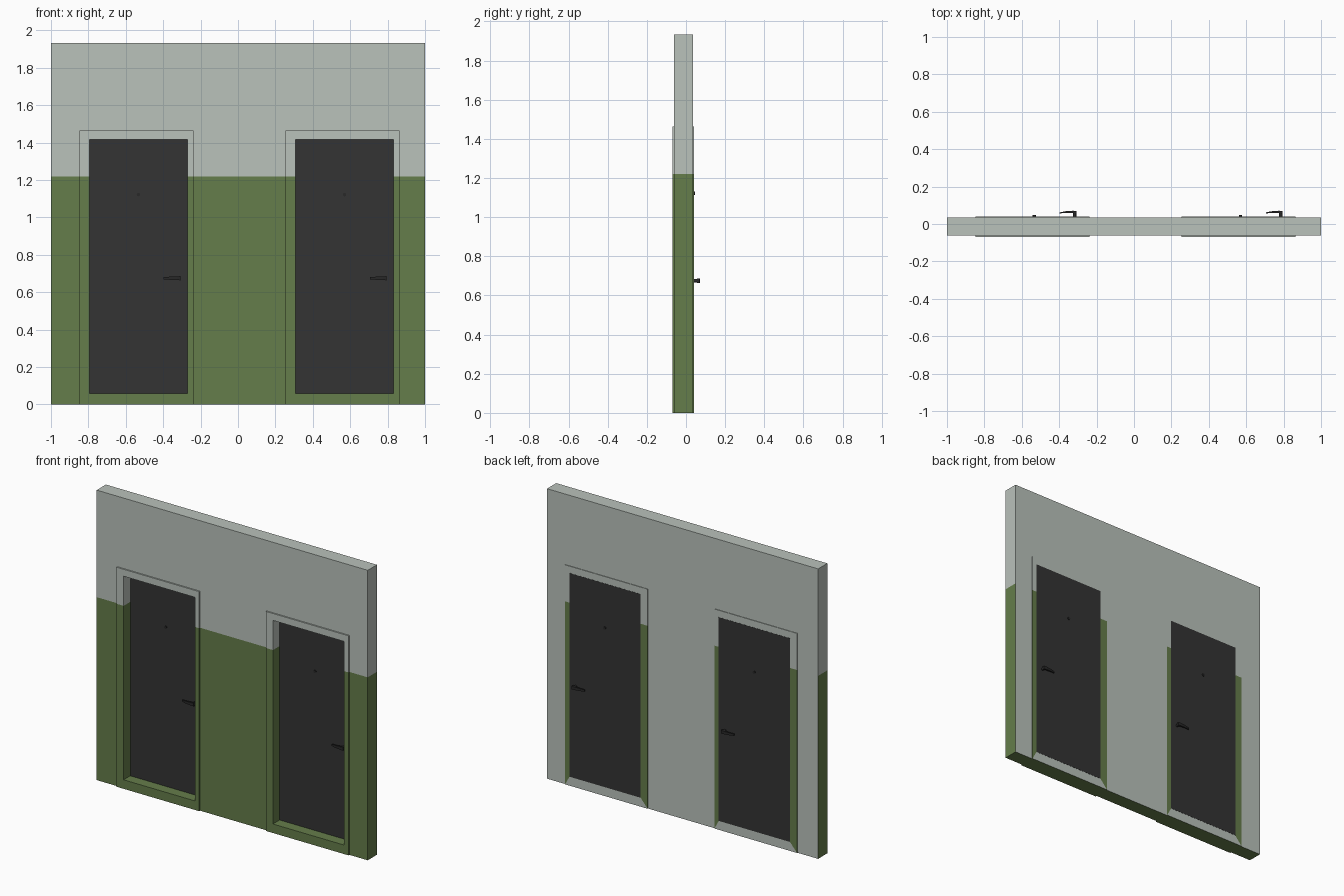
import bpy, bmesh, math
from mathutils import Matrix

if "Cube" in bpy.data.objects:
    bpy.data.objects.remove(bpy.data.objects["Cube"])


def material(name, rgb):
    m = bpy.data.materials.new(name)
    m.diffuse_color = (*rgb, 1)
    m.use_nodes = True
    m.node_tree.nodes["Principled BSDF"].inputs["Base Color"].default_value = m.diffuse_color
    return m


GREY = material("pale grey paint", (0.491, 0.539, 0.497))
GREEN = material("green paint", (0.130, 0.205, 0.069))
DARK = material("dark door", (0.034, 0.034, 0.034))
METAL = material("black metal", (0.021, 0.021, 0.021))

SPLIT, TOP = 1.22, 1.934              # paint line and wall height
WALL_Y, FRAME_Y, DOOR_Y = (-0.061, 0.036), (-0.07, 0.040), (0.0, 0.041)
SILL, LINTEL, FRAME_TOP = 0.06, 1.418, 1.464
DOORS = {"left": -0.5325, "right": 0.5695}
HALF = 0.2625                         # half the door width
OUT_L, OUT_R = 0.3145, 0.2945         # frame reach either side of door centre


def finish(bm, name, mats, rule=None):
    bmesh.ops.recalc_face_normals(bm, faces=bm.faces[:])
    if rule:
        for f in bm.faces:
            f.material_index = rule(f)
    me = bpy.data.meshes.new(name)
    bm.to_mesh(me)
    bm.free()
    for m in mats:
        me.materials.append(m)
    ob = bpy.data.objects.new(name, me)
    bpy.context.collection.objects.link(ob)
    return ob


def slab(polys, y0, y1):
    """Closed solid from adjoining x-z polygons, running from y0 to y1."""
    bm = bmesh.new()
    verts, edges = {}, {}
    for poly in polys:
        for p in poly:
            if p not in verts:
                verts[p] = [bm.verts.new((p[0], y, p[1])) for y in (y0, y1)]
        for side in (0, 1):
            bm.faces.new([verts[p][side] for p in poly])
        for a, b in zip(poly, poly[1:] + poly[:1]):
            edges.setdefault(frozenset((a, b)), []).append((a, b))
    for uses in edges.values():
        if len(uses) == 1:            # outer edge of the shape
            a, b = uses[0]
            bm.faces.new([verts[a][0], verts[b][0], verts[b][1], verts[a][1]])
    return bm


def rect(x0, x1, z0, z1):
    return [(x0, z0), (x1, z0), (x1, z1), (x0, z1)]


def wall_rule(f):
    back = f.normal.y > 0.9
    return 0 if back or f.calc_center_median().z > SPLIT else 1


def frame_rule(f):
    z = f.calc_center_median().z
    return 0 if z > SPLIT or (f.normal.y > 0.9 and z < SILL) else 1


# Wall with two door notches; the back is all grey
cuts = [-1.0]
for c in DOORS.values():
    cuts += [c - OUT_L, c + OUT_R]
cuts.append(1.0)
levels = [0.0, SPLIT, FRAME_TOP, TOP]
cells = [rect(cuts[i], cuts[i + 1], levels[j], levels[j + 1])
         for i in range(5) for j in range(3) if i % 2 == 0 or j == 2]
finish(slab(cells, *WALL_Y), "wall", [GREY, GREEN], wall_rule)


def door_frame(side, c):
    # Mitred ring, with the uprights split at the paint line
    ol, orr, il, ir = c - OUT_L, c + OUT_R, c - HALF, c + HALF
    polys = [
        [(ol, 0.0), (orr, 0.0), (ir, SILL), (il, SILL)],
        [(ol, FRAME_TOP), (il, LINTEL), (ir, LINTEL), (orr, FRAME_TOP)],
    ]
    for o, i in ((ol, il), (orr, ir)):
        polys.append([(o, 0.0), (i, SILL), (i, SPLIT), (o, SPLIT)])
        polys.append([(o, SPLIT), (i, SPLIT), (i, LINTEL), (o, FRAME_TOP)])
    finish(slab(polys, *FRAME_Y), side + "_door_frame", [GREY, GREEN], frame_rule)


def rod(name, x, z, y0, y1, r, sides=16):
    bm = bmesh.new()
    mat = Matrix.Translation((x, (y0 + y1) / 2, z)) @ Matrix.Rotation(math.pi / 2, 4, 'X')
    bmesh.ops.create_cone(bm, cap_ends=True, segments=sides, radius1=r, radius2=r,
                          depth=abs(y1 - y0), matrix=mat)
    finish(bm, name, [METAL])


def lever(name, x, z, y, s):
    # Bent lever outline in x-y, thinner in height towards the tip
    outer = [(0.0, 0.029), (-0.02, 0.030), (-0.06, 0.027), (-0.09, 0.021)]
    inner = [(0.0, 0.014), (-0.02, 0.018), (-0.06, 0.019), (-0.09, 0.015)]
    heights = [0.011, 0.010, 0.008, 0.006]
    bm = bmesh.new()
    rings = []
    for (ox, oy), (ix, iy), h in zip(outer, inner, heights):
        rings.append([bm.verts.new((x + px, y + s * py, z + dz)) for px, py, dz in
                      ((ox, oy, h), (ox, oy, -h), (ix, iy, -h), (ix, iy, h))])
    for a, b in zip(rings, rings[1:]):
        for k in range(4):
            n = (k + 1) % 4
            bm.faces.new([a[k], a[n], b[n], b[k]])
    bm.faces.new(rings[0])
    bm.faces.new(rings[-1])
    finish(bm, name, [METAL])


for side, c in DOORS.items():
    door_frame(side, c)
    finish(slab([rect(c - HALF, c + HALF, SILL, LINTEL)], *DOOR_Y), side + "_door", [DARK])
    # Handles and spyholes on both faces
    for face, y, s in (("front", DOOR_Y[0], -1), ("back", DOOR_Y[1], 1)):
        tag = side + "_" + face
        x = c + 0.225
        rod(tag + "_handle_stem", x - 0.010, 0.675, y - s * 0.002, y + s * 0.02, 0.009)
        lever(tag + "_handle_lever", x, 0.675, y, s)
        rod(tag + "_spyhole", c, 1.122, y - s * 0.002, y + s * 0.006, 0.009)
